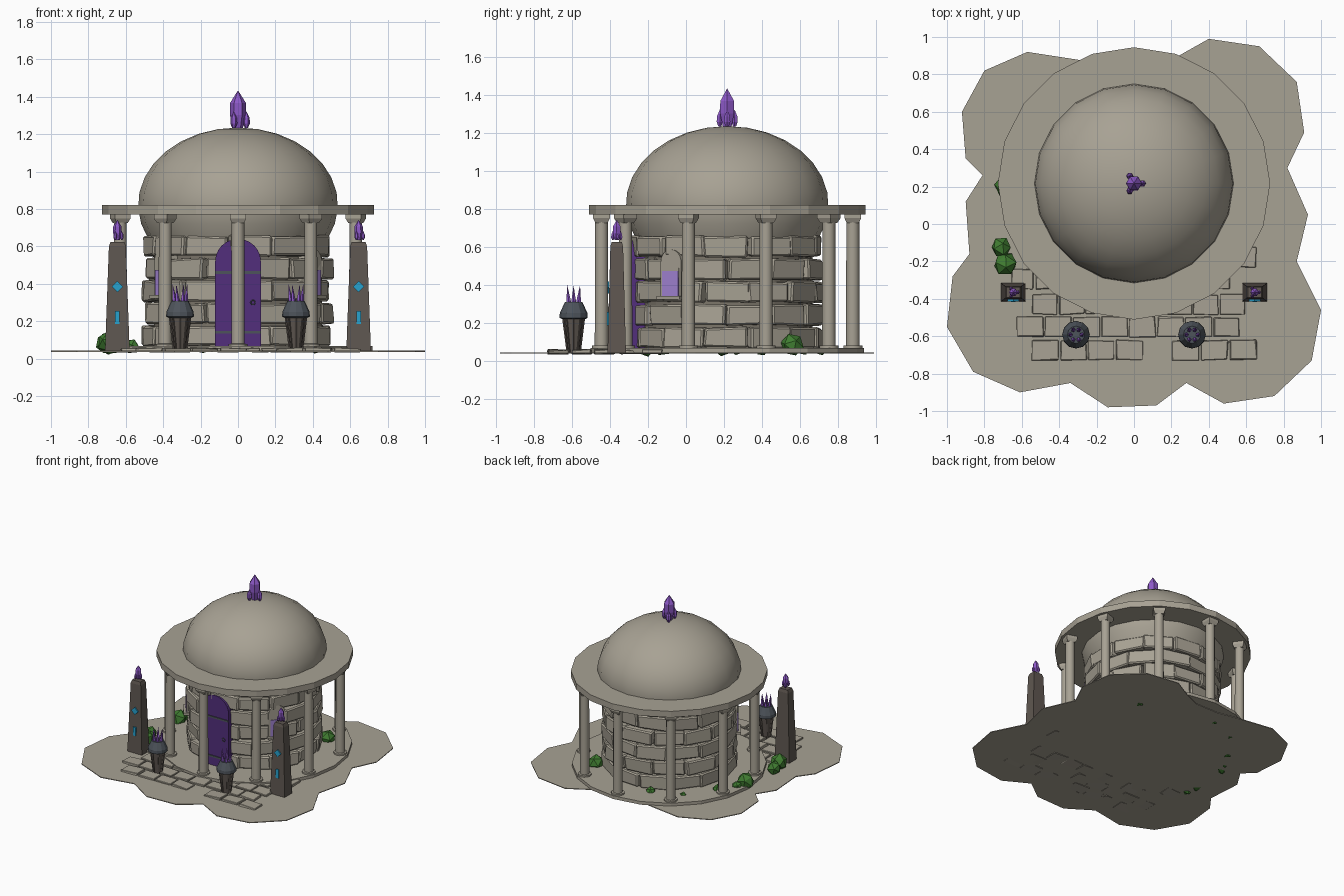
import bpy, bmesh, math, random
from math import pi, sin, cos
from mathutils import Vector, Matrix

random.seed(4)
if "Cube" in bpy.data.objects:
    bpy.data.objects.remove(bpy.data.objects["Cube"], do_unlink=True)


def material(name, *rgb):
    m = bpy.data.materials.new(name)
    m.use_nodes = True
    m.diffuse_color = (*rgb, 1)
    m.node_tree.nodes["Principled BSDF"].inputs["Base Color"].default_value = (*rgb, 1)
    return m


STONE = material("pale stone", .39, .36, .295)
MORTAR = material("mortar", .2, .18, .145)
DARK = material("dark brown stone", .115, .096, .082)
SLATE = material("slate metal", .075, .088, .105)
DOOR = material("door purple", .085, .028, .2)
CRYSTAL = material("crystal purple", .27, .1, .58)
GLASS = material("lavender glass", .38, .24, .68)
CYAN = material("cyan rune", .02, .36, .62)
LEAF = material("leaf green", .05, .2, .03)
CY = .217  # centre of the round building


def finish(name, bm, mat, loc=(0, 0, 0), rot=(0, 0, 0), smooth=False):
    bmesh.ops.remove_doubles(bm, verts=bm.verts, dist=1e-5)
    bmesh.ops.recalc_face_normals(bm, faces=bm.faces)
    me = bpy.data.meshes.new(name)
    bm.to_mesh(me)
    bm.free()
    me.materials.append(mat)
    ob = bpy.data.objects.new(name, me)
    bpy.context.collection.objects.link(ob)
    ob.location, ob.rotation_euler = loc, rot
    if smooth:
        bpy.ops.object.select_all(action="DESELECT")
        ob.select_set(True)
        bpy.context.view_layer.objects.active = ob
        bpy.ops.object.shade_smooth_by_angle(angle=math.radians(35))
    return ob


def lathe(name, profile, mat, loc=(0, 0, 0), segs=20, turn=0., squash=1., rot=(0, 0, 0), smooth=False):
    bm = bmesh.new()
    rings = []
    for r, z in profile:
        angles = [turn + 2 * pi * i / segs for i in range(segs)]
        rings.append([bm.verts.new((r * cos(a), r * sin(a) * squash, z)) for a in angles])
    for low, high in zip(rings, rings[1:]):
        for i in range(segs):
            j = (i + 1) % segs
            bm.faces.new((low[i], low[j], high[j], high[i]))
    for ring, (r, z) in zip((rings[0], rings[-1]), (profile[0], profile[-1])):
        if r > 1e-4:
            bm.faces.new(ring)
    return finish(name, bm, mat, loc, rot, smooth)


def extrude(name, points, depth, mat, **place):
    bm = bmesh.new()
    face = bm.faces.new([bm.verts.new(p) for p in points])
    out = bmesh.ops.extrude_face_region(bm, geom=[face])["geom"]
    bmesh.ops.translate(bm, vec=depth, verts=[v for v in out if isinstance(v, bmesh.types.BMVert)])
    return finish(name, bm, mat, **place)


def add_block(bm, size, matrix, jitter=0., bevel=0.):
    part = bmesh.new()
    bmesh.ops.create_cube(part, size=1)
    for v in part.verts:
        v.co = Vector([c * s + random.uniform(-jitter, jitter) for c, s in zip(v.co, size)])
    if bevel:
        bmesh.ops.bevel(part, geom=part.edges[:], offset=bevel, segments=1, affect="EDGES")
    part.transform(matrix)
    me = bpy.data.meshes.new("temp")
    part.to_mesh(me)
    part.free()
    bm.from_mesh(me)
    bpy.data.meshes.remove(me)


def box(name, size, loc, mat, rot=(0, 0, 0)):
    bm = bmesh.new()
    add_block(bm, size, Matrix())
    return finish(name, bm, mat, loc, rot)


def arch(name, half, low, spring, top, depth, mat, **place):
    # Arched slab whose front lies at local y = 0
    pts = [(half, 0, low)]
    pts += [(half * cos(pi * i / 12), 0, spring + (top - spring) * sin(pi * i / 12)) for i in range(13)]
    return extrude(name, pts + [(-half, 0, low)], (0, depth, 0), mat, **place)


# Ground slab with a lobed outline
outline = [(.1, .84), (.24, .9), (.4, .99), (.67, .95), (.87, .76), (.91, .49), (.82, .3), (.93, .05),
           (.87, -.2), (1, -.46), (.95, -.73), (.75, -.92), (.48, -.96), (.28, -.85), (.12, -.97),
           (-.14, -.98), (-.34, -.85), (-.61, -.9), (-.86, -.79), (-1, -.55), (-.97, -.28), (-.88, -.16),
           (-.9, .12), (-.81, .26), (-.9, .35), (-.92, .6), (-.8, .82), (-.57, .92), (-.31, .88), (-.1, .84)]
extrude("ground", [(x, y, .036) for x, y in outline], (0, 0, .006), STONE)

# Paving in front: each row is centre y, then x runs
bm = bmesh.new()
for y, runs in ((-.675, ((-.55, .05), (.2, .66))), (-.55, ((-.63, .57),)), (-.43, ((-.55, .6),)),
                (-.295, ((-.66, -.4), (.4, .52))), (-.18, ((.52, .66),))):
    for start, end in runs:
        count = max(1, round((end - start) / .148))
        w = (end - start) / count
        for i in range(count):
            spot = Matrix.Translation((start + w * (i + .5), y, .046))
            add_block(bm, (w - .012, .104, .02), spot, .005, .003)
finish("paving", bm, STONE)

# Round floor, roof slab and dome
lathe("floor", [(.72, .04), (.72, .066)], STONE, (0, CY, 0))
lathe("roof_slab", [(.728, .77), (.728, .82)], STONE, (0, CY, 0))
dome = [(max(.534 * cos(a), 0), .822 + .413 * sin(a)) for a in [-.45 + (pi / 2 + .45) * i / 10 for i in range(11)]]
lathe("dome", dome, STONE, (0, CY, 0), smooth=True)

# Wall of rough blocks over a mortar core
lathe("wall_core", [(.45, .06), (.45, .67)], MORTAR, (0, CY, 0), segs=32)
bm = bmesh.new()
count = 13
for row in range(5):
    for i in range(count):
        a = 2 * pi * (i + .5 * (row % 2) + random.uniform(-.06, .06)) / count
        r = .442 + random.uniform(-.008, .008)
        spot = Matrix.Translation((r * cos(a), CY + r * sin(a), .121 + .12 * row)) @ Matrix.Rotation(a, 4, "Z")
        add_block(bm, (.1, .232, .108), spot, .007, .009)
finish("wall_blocks", bm, STONE)

# Ring of columns with feet and square capitals
for i in range(10):
    a = -pi / 2 + i * pi / 5
    spot = (.662 * cos(a), CY + .662 * sin(a), 0)
    lathe("column", [(.05, .06), (.05, .078), (.036, .08), (.034, .74)], STONE, spot, segs=12, smooth=True)
    lathe("capital", [(.045, .725), (.062, .75), (.062, .772)], STONE, spot, segs=4, turn=a + pi / 4)

# Door with metal bands and a ring handle
arch("door", .122, .064, .52, .64, .08, DOOR, loc=(0, -.295, 0))
for z in (.14, .46):
    box("door_band", (.244, .009, .014), (0, -.297, z), SLATE)
bpy.ops.mesh.primitive_torus_add(major_segments=12, minor_segments=6, major_radius=.012, minor_radius=.003,
                                 location=(.08, -.3, .3), rotation=(pi / 2, 0, 0))
handle = bpy.context.object
handle.name = "door_handle"
handle.data.materials.append(SLATE)

# Two arched windows
for a in (-pi / 5, -pi * 4 / 5):
    turn = (0, 0, a + pi / 2)

    def out(r, z=0):
        return (r * cos(a), CY + r * sin(a), z)
    arch("window_frame", .066, .33, .52, .585, .08, STONE, loc=out(.505), rot=turn)
    box("window_pane", (.104, .008, .135), out(.507, .405), GLASS, turn)
    box("window_sill", (.15, .05, .018), out(.505, .331), STONE, turn)


# Crystal cluster: one tall shard and three small ones
def cluster(name, x, y, z, s):
    lathe(name, [(.026 * s, 0), (.043 * s, .07 * s), (.042 * s, .135 * s), (0, .202 * s)], CRYSTAL, (x, y, z), segs=6)
    for i in range(3):
        a = i * 2 * pi / 3
        lathe(name + "_shard", [(.008 * s, 0), (.019 * s, .025 * s), (.017 * s, .055 * s), (0, .09 * s)], CRYSTAL,
              (x + .045 * s * cos(a), y + .045 * s * sin(a), z), segs=6)


cluster("dome_crystal", 0, CY, 1.232, 1)

for side, x in (("right", -.645), ("left", .645)):
    # Obelisk with glowing runes
    lathe(side + "_obelisk", [(.093, .04), (.064, .6), (.052, .624)], DARK, (x, -.365, 0), segs=4, turn=pi / 4, squash=.74)
    cluster(side + "_obelisk_crystal", x, -.365, .635, .53)
    box(side + "_rune_diamond", (.043, .009, .043), (x, -.409, .385), CYAN, (0, pi / 4, 0))
    box(side + "_rune_bar", (.024, .009, .07), (x, -.413, .22), CYAN)

    # Brazier with ribbed stand, skirted bowl and shards
    bx = math.copysign(.31, x)
    lathe(side + "_brazier_stand", [(.03, .04), (.054, .23)], DARK, (bx, -.592, 0), segs=8)
    for i in range(8):
        a = i * pi / 4
        lathe(side + "_brazier_rib", [(.007, 0), (.007, .185)], DARK,
              (bx + .031 * cos(a), -.592 + .031 * sin(a), .045), segs=4,
              rot=(-.125 * sin(a), .125 * cos(a), 0))
    lathe(side + "_brazier_bowl", [(.06, .218), (.074, .225), (.073, .25), (.046, .308)], SLATE, (bx, -.592, 0), segs=12)
    for i in range(6):
        a = i * pi / 3
        lathe(side + "_brazier_shard", [(.012, 0), (.012, .04), (0, .12)], CRYSTAL,
              (bx + .027 * cos(a), -.592 + .027 * sin(a), .278), segs=5,
              rot=(-.1 * sin(a), .1 * cos(a), 0))

# Low-poly bushes: x, y, radius
for x, y, r in ((-.71, -.125, .056), (-.69, -.215, .066), (-.68, .2, .068), (-.65, .27, .04), (-.57, .4, .04),
                (-.41, .62, .028), (-.18, .71, .038), (.42, .56, .062)):
    bm = bmesh.new()
    bmesh.ops.create_icosphere(bm, subdivisions=1, radius=r)
    for v in bm.verts:
        v.co *= random.uniform(.93, 1.07)
    finish("bush", bm, LEAF, (x, y, .035 + .75 * r), (random.random(), 0, random.random()))
